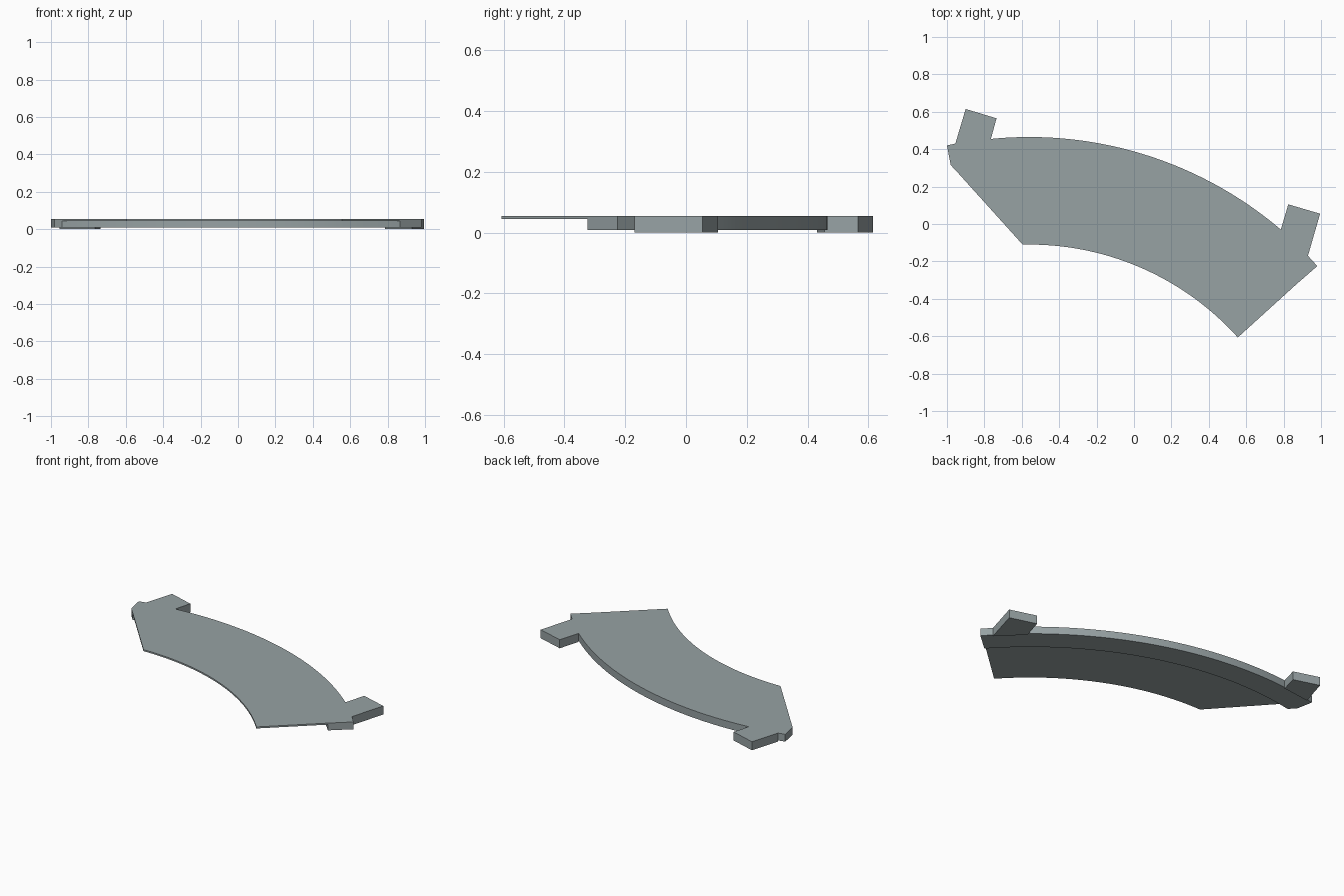
import bpy, bmesh, math

if "Cube" in bpy.data.objects:
    bpy.data.objects.remove(bpy.data.objects["Cube"])

CX, CY = -0.56, -1.61            # shared centre of all arcs
TOP, PLATE, RIM = 0.055, 0.045, 0.008


def arc(r, x0, x1, n=40):
    """Points on a circle of radius r, running from x0 to x1."""
    a0, a1 = (math.acos((x - CX) / r) for x in (x0, x1))
    angles = [a0 + (a1 - a0) * i / n for i in range(n + 1)]
    return [(CX + r * math.cos(a), CY + r * math.sin(a)) for a in angles]


# Outline pieces, counter-clockwise seen from above
step = arc(1.92, -0.94, 0.866)
inner = [step[0]] + arc(1.5, -0.595, 0.555) + [step[-1]]
outer = arc(2.075, 0.785, -0.765)
right_end = [step[-1], (0.98, -0.225), (0.93, -0.17)]
right_tab = [right_end[-1], (0.995, 0.055), (0.825, 0.105), outer[0]]
left_tab = [outer[-1], (-0.735, 0.565), (-0.90, 0.615), (-0.955, 0.43)]
left_end = [left_tab[-1], (-1.0, 0.42), (-0.98, 0.315), step[0]]

bm = bmesh.new()


def face(points):
    bm.faces.new([bm.verts.new(p) for p in points])


def cap(path, z, up=False):
    pts = [p for i, p in enumerate(path) if math.dist(p, path[i - 1]) > 1e-5]
    face([(x, y, z) for x, y in (pts if up else reversed(pts))])


def wall(path, z0, z1):
    for a, b in zip(path, path[1:]):
        face([(*a, z0), (*b, z0), (*b, z1), (*a, z1)])


# Flat top over the whole outline
cap(inner + right_end + right_tab + outer + left_tab + left_end, TOP, up=True)

# Thin plate on the inside of the curve
cap(inner + step[::-1], PLATE)
wall(inner, PLATE, TOP)

# Thick rim along the outside of the curve
cap(step + right_end + outer + left_end, RIM)
wall(step, RIM, PLATE)
for path in (right_end, outer, left_end):
    wall(path, RIM, TOP)

# Two tabs reaching slightly lower than the rim
for tab in (right_tab, left_tab):
    cap(tab, 0)
    wall(tab, 0, TOP)
    wall([tab[-1], tab[0]], 0, RIM)

bmesh.ops.remove_doubles(bm, verts=bm.verts, dist=1e-5)
mesh = bpy.data.meshes.new("curved_panel")
bm.to_mesh(mesh)
bm.free()
panel = bpy.data.objects.new("curved_panel", mesh)
bpy.context.collection.objects.link(panel)

grey = bpy.data.materials.new("blue_grey")
grey.diffuse_color = (0.31, 0.36, 0.37, 1)
grey.use_nodes = True
grey.node_tree.nodes["Principled BSDF"].inputs["Base Color"].default_value = grey.diffuse_color
mesh.materials.append(grey)

# Smooth arcs, crisp edges
bpy.context.view_layer.objects.active = panel
panel.select_set(True)
bpy.ops.object.shade_smooth_by_angle(angle=math.radians(20))
